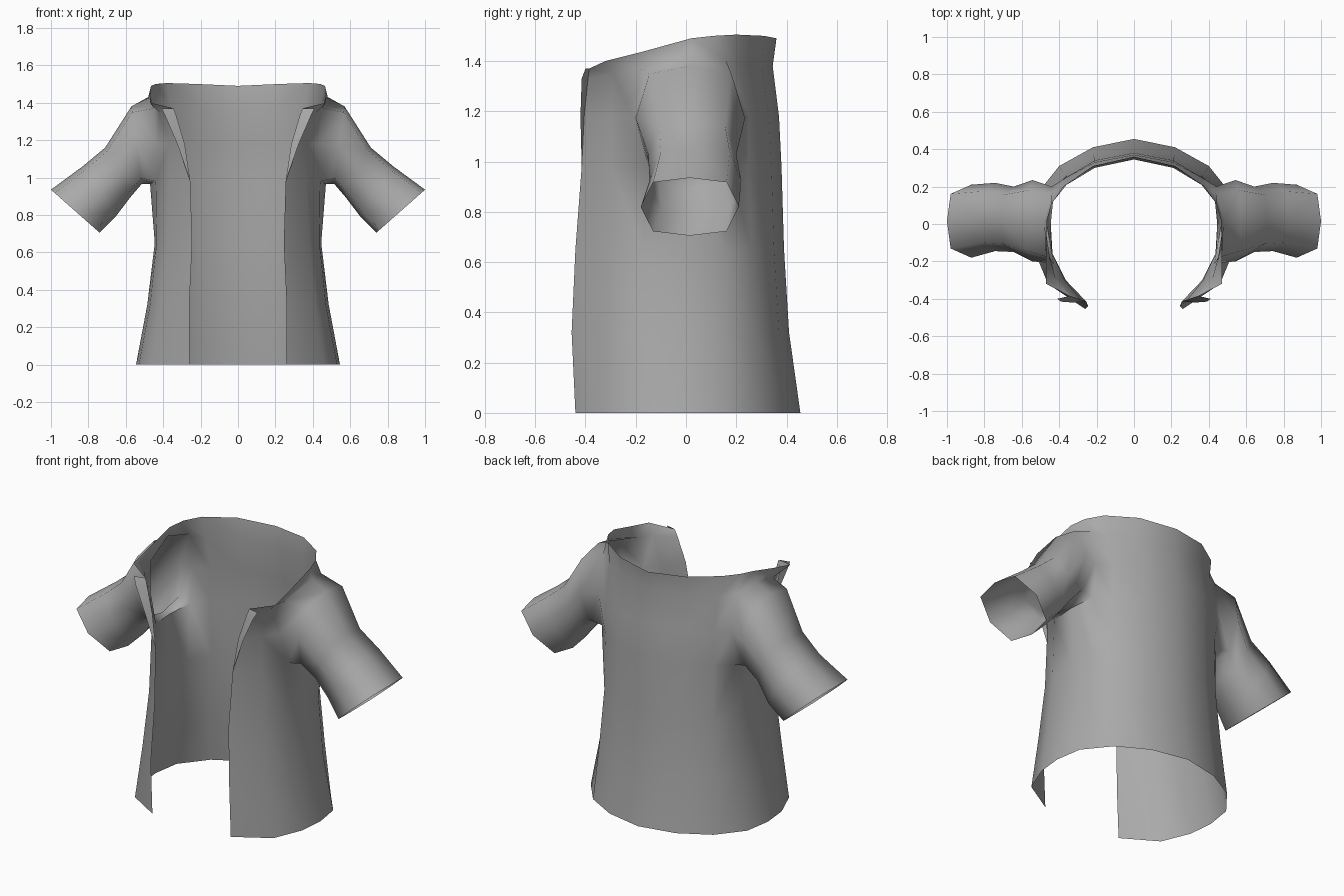
import bpy, bmesh, math

if "Cube" in bpy.data.objects:
    bpy.data.objects.remove(bpy.data.objects["Cube"])

cloth = bpy.data.materials.new("grey cloth")
cloth.diffuse_color = (0.4, 0.4, 0.4, 1)
cloth.use_nodes = True
cloth.node_tree.nodes["Principled BSDF"].inputs["Base Color"].default_value = cloth.diffuse_color

# Body rows from hem to neck: (z, points from centre back round to the front opening)
body = [
    (0.00, [(0, .455), (.22, .41), (.40, .31), (.52, .16), (.545, 0), (.53, -.15), (.46, -.32), (.26, -.44)]),
    (0.32, [(0, .41), (.22, .37), (.38, .28), (.46, .15), (.485, 0), (.47, -.17), (.41, -.32), (.26, -.455)]),
    (0.65, [(0, .39), (.21, .35), (.36, .26), (.43, .15), (.445, 0), (.435, -.17), (.38, -.30), (.245, -.44)]),
]
# Rows beside the armhole, then the neckline; a third value overrides the row height
yoke = [
    (0.98, [(0, .38), (.21, .34), (.36, .25), (.44, .17), (.47, .02, .965), (.44, -.15), (.365, -.30), (.255, -.415)]),
    (1.18, [(0, .37), (.21, .33), (.36, .25), (.44, .20), None, (.43, -.21), (.37, -.30), (.285, -.405)]),
    (1.38, [(0, .345), (.21, .30), (.36, .21), (.44, .16, 1.40), (.48, .02, 1.43), (.45, -.18, 1.37),
            (.42, -.29, 1.35), (.33, -.39, 1.33)]),
    (1.50, [(0, .36, 1.49), (.22, .31), (.38, .20, 1.505), (.44, .11), (.465, .02, 1.49), (.47, -.18, 1.435),
            (.47, -.32, 1.40), (.345, -.385, 1.37)]),
]
# Sleeve rings: top (x, z), bottom (x, z), front y, back y
sleeve = [
    ((.57, 1.38), (.515, .965), -.20, .235),
    ((.71, 1.16), (.575, .895), -.15, .20),
    ((.83, 1.06), (.655, .79), -.145, .22),
    ((1.0, .935), (.74, .705), -.18, .21),
]


def sleeve_ring(top, bottom, front, back):
    points = []
    for k in range(8):
        a = k * math.pi / 4
        c, s = math.cos(a), math.sin(a)
        if k % 2:  # squarer corners
            c, s = c * 1.2, s * 1.06
        u = (1 + c) / 2
        points.append((bottom[0] + (top[0] - bottom[0]) * u,
                       (front + back) / 2 + s * (back - front) / 2,
                       bottom[1] + (top[1] - bottom[1]) * u))
    return points


bm = bmesh.new()
grid = []
for z, points in body + yoke:
    grid.append([p and bm.verts.new((p[0], p[1], p[2] if len(p) > 2 else z)) for p in points])

# Body panels, leaving the armhole open
for r in range(len(grid) - 1):
    for c in range(7):
        if r in (3, 4) and c in (3, 4):
            continue
        bm.faces.new((grid[r][c], grid[r + 1][c], grid[r + 1][c + 1], grid[r][c + 1]))

# Sleeve grown from the armhole edge
hole = [(5, 4), (5, 3), (4, 3), (3, 3), (3, 4), (3, 5), (4, 5), (5, 5)]
rings = [[grid[r][c] for r, c in hole]]
rings += [[bm.verts.new(p) for p in sleeve_ring(*s)] for s in sleeve]
for a, b in zip(rings, rings[1:]):
    for j in range(8):
        k = (j + 1) % 8
        bm.faces.new((a[j], b[j], b[k], a[k]))

# Lapel folded back from the front opening
edge = [grid[r][7] for r in (3, 4, 5, 6)]
flap = [bm.verts.new(p) for p in ((.325, -.42, 1.18), (.39, -.415, 1.33), (.41, -.40, 1.37))]
bm.faces.new((edge[0], edge[1], flap[0]))
for i in (0, 1):
    bm.faces.new((edge[i + 1], edge[i + 2], flap[i + 1], flap[i]))

mesh = bpy.data.meshes.new("open_jacket")
bm.to_mesh(mesh)
bm.free()
mesh.materials.append(cloth)
jacket = bpy.data.objects.new("open_jacket", mesh)
bpy.context.collection.objects.link(jacket)
bpy.context.view_layer.objects.active = jacket
jacket.select_set(True)
bpy.ops.object.shade_smooth_by_angle(angle=math.radians(75))

# Left half
mirror = jacket.modifiers.new("mirror", 'MIRROR')
mirror.use_clip = True
mirror.merge_threshold = 0.001
